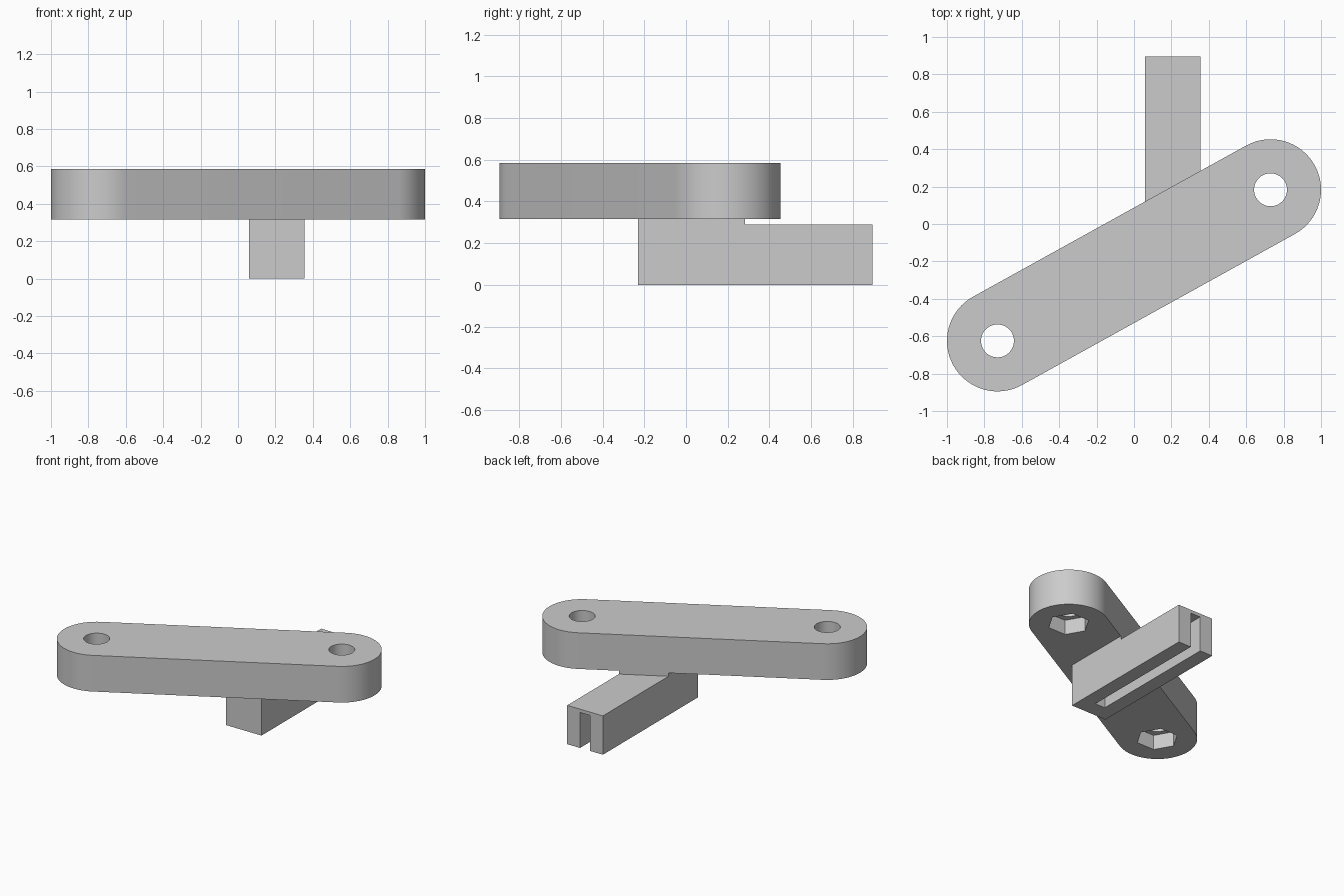
import bpy
import bmesh
from math import atan2, cos, sin, pi
from mathutils import Vector

cube = bpy.data.objects.get("Cube")
if cube:
    bpy.data.objects.remove(cube, do_unlink=True)

grey = bpy.data.materials.new("plain_grey")
grey.use_nodes = True
COLOUR = (0.6, 0.6, 0.6, 1)
grey.diffuse_color = COLOUR
grey.node_tree.nodes["Principled BSDF"].inputs["Base Color"].default_value = COLOUR

END_A = Vector((-0.73, -0.625))
END_B = Vector((0.73, 0.183))
RADIUS = 0.27
BAR_Z, BAR_TOP = 0.315, 0.585
LEFT, RIGHT = 0.355, 0.06
FRONT, BACK = -0.23, 0.895
BEAM_TOP = 0.29


def arc(centre, radius, start, sweep, steps):
    """Points along an arc, both ends included."""
    return [(centre[0] + radius * cos(start + sweep * i / steps),
             centre[1] + radius * sin(start + sweep * i / steps))
            for i in range(steps + 1)]


def prism(name, outline, z0, z1):
    """Extrude a counter-clockwise outline from z0 up to z1."""
    bm = bmesh.new()
    base = bm.faces.new([bm.verts.new((x, y, z0)) for x, y in outline])
    top = bmesh.ops.extrude_face_region(bm, geom=[base], use_keep_orig=True)
    moved = [v for v in top["geom"] if isinstance(v, bmesh.types.BMVert)]
    bmesh.ops.translate(bm, verts=moved, vec=(0, 0, z1 - z0))
    bmesh.ops.recalc_face_normals(bm, faces=bm.faces)
    mesh = bpy.data.meshes.new(name)
    bm.to_mesh(mesh)
    bm.free()
    mesh.materials.append(grey)
    obj = bpy.data.objects.new(name, mesh)
    bpy.context.collection.objects.link(obj)
    return obj


def rectangle(x0, x1, y0, y1):
    return [(x0, y0), (x1, y0), (x1, y1), (x0, y1)]


def combine(target, other, operation):
    """Apply a boolean and discard the helper object."""
    mod = target.modifiers.new("boolean", "BOOLEAN")
    mod.operation = operation
    mod.solver = "EXACT"
    mod.object = other
    bpy.context.view_layer.objects.active = target
    bpy.ops.object.modifier_apply(modifier=mod.name)
    bpy.data.objects.remove(other, do_unlink=True)


# Slanted bar with rounded ends
run = END_B - END_A
angle = atan2(run.y, run.x)
bar = prism("slanted_bar",
            arc(END_B, RADIUS, angle - pi / 2, pi, 32)
            + arc(END_A, RADIUS, angle + pi / 2, pi, 32), BAR_Z, BAR_TOP)

# Bolt holes with hexagonal nut pockets underneath
for centre in (END_A, END_B):
    hole = arc(centre, 0.088, 0, 2 * pi, 48)[:-1]
    pocket = arc(centre, 0.143, 0, 2 * pi, 6)[:-1]
    combine(bar, prism("hole_cutter", hole, BAR_Z - 0.1, BAR_TOP + 0.1), "DIFFERENCE")
    combine(bar, prism("pocket_cutter", pocket, BAR_Z - 0.1, BAR_Z + 0.11), "DIFFERENCE")

# Beam with a slot open at the bottom and back
beam = prism("slotted_beam", rectangle(RIGHT, LEFT, FRONT, BACK), 0, BEAM_TOP)
slot = prism("slot_cutter", rectangle(0.166, 0.249, FRONT + 0.12, BACK + 0.1), -0.1, 0.265)
combine(beam, slot, "DIFFERENCE")

# Thin spacer under the bar, ending flush with the bar's slanted back side
side = END_A + RADIUS * Vector((-sin(angle), cos(angle)))


def side_y(x):
    return side.y + (x - side.x) * run.y / run.x


spacer = prism("spacer", [(RIGHT, FRONT), (LEFT, FRONT),
                          (LEFT, side_y(LEFT)), (RIGHT, side_y(RIGHT))],
               BEAM_TOP, BAR_Z)

# Smooth the round walls and keep the edges crisp
bpy.ops.object.select_all(action="DESELECT")
for part in (bar, beam, spacer):
    part.select_set(True)
bpy.context.view_layer.objects.active = bar
bpy.ops.object.shade_smooth_by_angle(angle=pi / 6)
